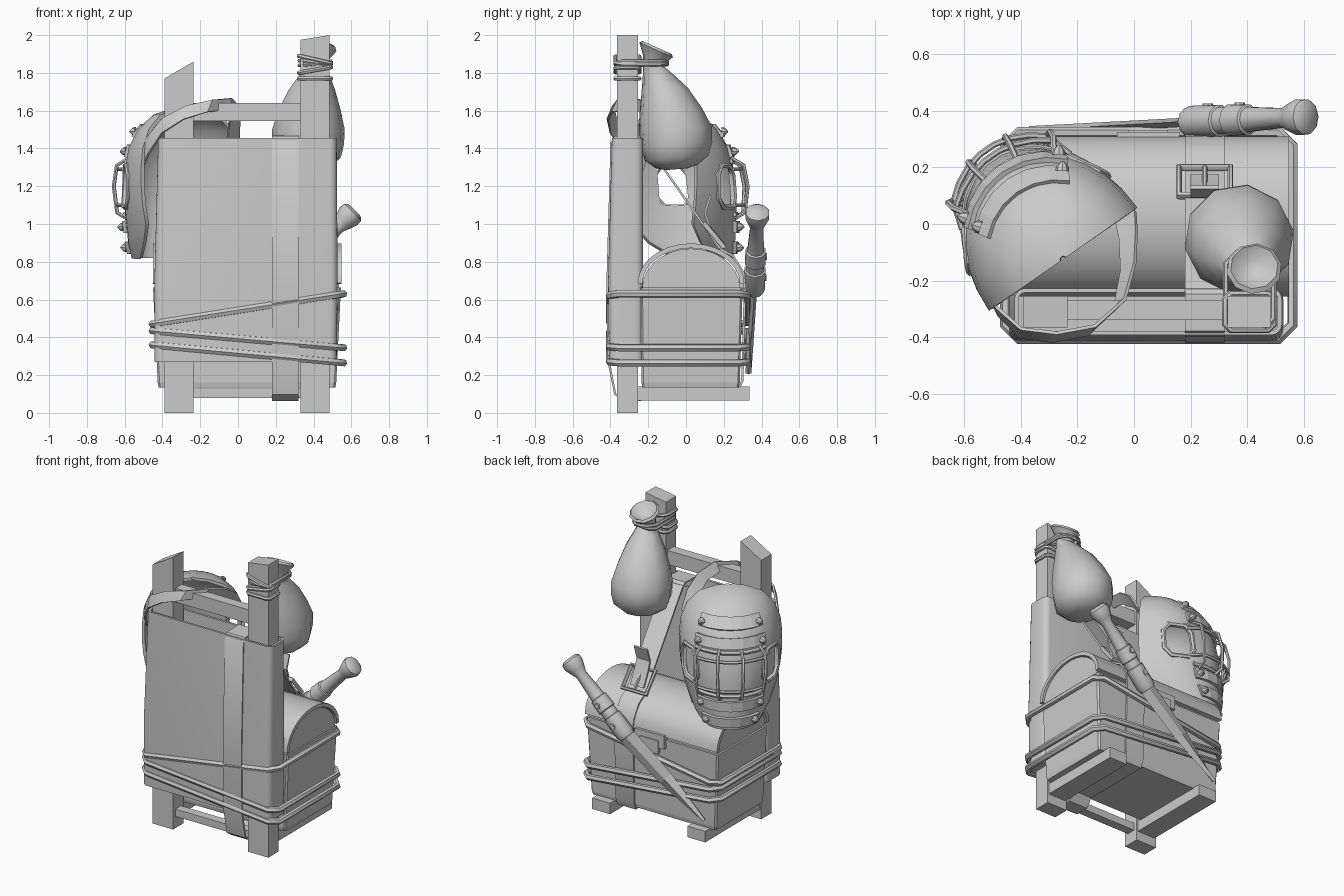
import bpy, bmesh, math
from mathutils import Vector as V

if "Cube" in bpy.data.objects:
    bpy.data.objects.remove(bpy.data.objects["Cube"])

grey = bpy.data.materials.new("plain_grey")
grey.diffuse_color = (0.6, 0.6, 0.6, 1)
grey.use_nodes = True
grey.node_tree.nodes["Principled BSDF"].inputs["Base Color"].default_value = grey.diffuse_color


def finish(ob, smooth=None):
    """Apply modifiers, set the material and the shading."""
    bpy.ops.object.select_all(action='DESELECT')
    ob.select_set(True)
    bpy.context.view_layer.objects.active = ob
    bpy.ops.object.convert(target='MESH')
    ob = bpy.context.object
    ob.data.materials.clear()
    ob.data.materials.append(grey)
    if smooth:
        bpy.ops.object.shade_smooth_by_angle(angle=math.radians(smooth))
    return ob


def loft(name, rings, closed=True, caps=True, thick=0, smooth=None, skip=None):
    """Skin a list of equally long point rings; skip(row, column) leaves holes."""
    bm = bmesh.new()
    vs = [[bm.verts.new(p) for p in r] for r in rings]
    n = len(rings[0])
    for k, (a, b) in enumerate(zip(vs, vs[1:])):
        for i in range(n if closed else n - 1):
            j = (i + 1) % n
            if not (skip and skip(k, i)):
                bm.faces.new((a[i], a[j], b[j], b[i]))
    if caps:
        bm.faces.new(vs[0][::-1])
        bm.faces.new(vs[-1])
    bmesh.ops.recalc_face_normals(bm, faces=bm.faces)
    me = bpy.data.meshes.new(name)
    bm.to_mesh(me)
    bm.free()
    ob = bpy.data.objects.new(name, me)
    bpy.context.collection.objects.link(ob)
    if thick:
        m = ob.modifiers.new("thickness", 'SOLIDIFY')
        m.thickness, m.offset = thick, 0
    return finish(ob, smooth)


def rect(x0, x1, y0, y1, z, c=0.0, tilt=0.0, n=1):
    """Horizontal rectangle, optionally with rounded corners and rising by tilt along x."""
    p = []
    for cx, cy, a0 in ((x0 + c, y0 + c, 180), (x1 - c, y0 + c, 270), (x1 - c, y1 - c, 0), (x0 + c, y1 - c, 90)):
        for k in range(n + 1 if c else 1):
            a = math.radians(a0 + 90 * k / n)
            p.append((cx + c * math.cos(a), cy + c * math.sin(a)))
    return [V((x, y, z + tilt * (x - x0) / (x1 - x0))) for x, y in p]


def box(name, x0, x1, y0, y1, z0, z1, tilt=0.0):
    return loft(name, [rect(x0, x1, y0, y1, z0), rect(x0, x1, y0, y1, z1, 0, tilt)])


def tube(name, pts, r, cyclic=False):
    cu = bpy.data.curves.new(name, 'CURVE')
    cu.dimensions = '3D'
    cu.bevel_depth, cu.bevel_resolution, cu.use_fill_caps = r, 1, True
    sp = cu.splines.new('POLY')
    sp.points.add(len(pts) - 1)
    for q, p in zip(sp.points, pts):
        q.co = (*p, 1)
    sp.use_cyclic_u = cyclic
    ob = bpy.data.objects.new(name, cu)
    bpy.context.collection.objects.link(ob)
    return finish(ob, 50)


def ribbon(name, pts, w, thick, w_end=None):
    """Flat band along pts; its width vector blends from w to w_end."""
    ws = [V(w).lerp(V(w_end or w), i / (len(pts) - 1)) / 2 for i in range(len(pts))]
    return loft(name, [[V(p) - h, V(p) + h] for p, h in zip(pts, ws)], False, False, thick, 35)


def circle(c, axis, r, n=10):
    axis = V(axis).normalized()
    u = axis.orthogonal().normalized()
    v = axis.cross(u)
    return [V(c) + r * (math.cos(a) * u + math.sin(a) * v)
            for a in (2 * math.pi * i / n for i in range(n))]


# Timber frame
box("left_post", -.39, -.235, -.365, -.255, 0, 1.77, .09)
box("right_post", .33, .485, -.365, -.255, 0, 1.975, .025)
box("top_crossbar", -.235, .33, -.34, -.27, 1.545, 1.64)
box("bottom_crossbar", -.235, .33, -.34, -.28, .08, .13)
box("left_foot_rail", -.38, -.245, -.256, .335, .065, .14)
box("right_foot_rail", .34, .475, -.256, .335, .065, .14)

# Cloth sleeve wrapped over the posts
SLEEVE = [rect(-.435, .515, -.40, -.235, .27, .03, 0, 4), rect(-.435, .52, -.405, -.235, .7, .03, 0, 4),
          rect(-.415, .515, -.385, -.235, 1.455, .03, 0, 4)]
loft("back_sleeve", SLEEVE, caps=False, thick=.015, smooth=50)
loft("sleeve_bottom", [SLEEVE[0], [p + V((0, 0, .012)) for p in SLEEVE[0]]])

# Chest with rounded lid
loft("chest_body", [rect(-.42, .515, -.23, .28, .135, .01), rect(-.425, .52, -.235, .285, .16, .01),
                    rect(-.45, .545, -.24, .3, .665, .01)])
ARC = [(.027 - .27 * math.cos(math.pi * i / 14), math.sin(math.pi * i / 14)) for i in range(15)]
loft("chest_lid", [[V((x, y, .685 + .2 * s)) for x in (-.45, .548)] for y, s in ARC],
     False, False, .025, 35)
loft("lid_ends", [[V((x, .027 + (y - .027) * .96, .66 + .21 * s)) for y, s in ARC] for x in (-.437, .535)])
box("lid_clasp", -.06, .16, .28, .325, .61, .7)
box("clasp_tongue", -.02, .12, .31, .332, .57, .66)

# Wide strap around sleeve, chest and lid
ribbon("wide_strap", [(.25, y, z) for y, z in (
    (.18, .87), (-.22, 1.44), (-.25, 1.465), (-.375, 1.46), (-.394, 1.43), (-.415, .7), (-.409, .27),
    (-.375, .1), (-.33, .068), (-.24, .068), (-.2, .125), (.28, .125), (.298, .17), (.312, .66),
    (.305, .74), (.25, .83), (.18, .87))], (.14, 0, 0), .012)
ribbon("strap_loose_end", [(.25, .17, .9), (.25, .12, 1.0), (.25, .1, 1.06), (.25, .13, 1.15)], (.1, 0, 0), .012)
tube("buckle_frame", [(x, y, z) for x, y, z in (
    (.16, .10, 1.0), (.34, .10, 1.0), (.34, .2, .88), (.16, .2, .88))], .015, True)
tube("buckle_pin", [(.25, .10, 1.01), (.25, .2, .89)], .01)

# Ropes, each a tilted loop
for i, (zl, zr) in enumerate(((.47, .63), (.435, .345), (.36, .265))):
    tube(f"rope_{i + 1}", rect(-.455, .56, -.405, .325, zl, .05, zr - zl), .02, True)

# Sheathed blade and its handle
A, B, TIP = V((.19, .36, .645)), V((.6, .378, 1.055)), V((-.37, .33, .21))
D = (B - A).normalized()
STEPS = ((0, .05), (.03, .06), (.16, .058), (.165, .05), (.21, .05), (.215, .058), (.3, .055),
         (.305, .046), (.48, .036), (.52, .052), (.56, .066), (.59, .064), (.605, .045))
loft("blade_handle", [circle(A + D * s, D, r, 10) for s, r in STEPS], smooth=40)
SIDE = V((D.z, 0, -D.x))
loft("blade", [[p + SIDE * s * w + V((0, y, 0)) for s, y in ((-1, 0), (0, -.016), (1, 0), (0, .016))]
               for p, w in ((A, .07), (A.lerp(TIP, .5), .06), (TIP, .008))])
for s in (.1, .26):
    c = A + D * s + V((0, .03, 0))
    loft("handle_stud", [circle(c, (0, 1, 0), .022, 8), circle(c + V((0, .032, 0)), (0, 1, 0), .018, 8)])

# Hanging bag with flared mouth
BAG = ((.38, -.05, 1.29, .06), (.38, -.05, 1.305, .115), (.375, -.05, 1.35, .172), (.372, -.05, 1.42, .192),
       (.372, -.055, 1.5, .195), (.378, -.08, 1.6, .168), (.39, -.112, 1.71, .125), (.405, -.15, 1.79, .08),
       (.415, -.17, 1.84, .058), (.42, -.165, 1.88, .068), (.425, -.158, 1.922, .098),
       (.425, -.152, 1.934, .085), (.42, -.16, 1.89, .035))
loft("hanging_bag", [circle((x, y, z), (0, min(.45, (z - 1.8) * 4) if z > 1.8 else -.08, 1), r, 10)
                     for x, y, z, r in BAG], smooth=50)
for i, (z, t) in enumerate(((1.77, 0), (1.80, .03), (1.89, -.04))):
    tube(f"post_tie_{i + 1}", rect(.322, .493, -.374, -.246, z, .02, t), .012, True)
for i, (z, t) in enumerate(((1.84, .02), (1.865, -.02))):
    tube(f"neck_tie_{i + 1}", rect(.325, .493, -.374, -.1, z, .04, t), .011, True)

# Face helmet, facing back left
MID, N, T = V((-.25, -.125, 0)), V((-.57, .82, 0)), V((.82, .57, 0))
ROWS = ((.82, .2, .18, .21), (.9, .08, .24, .34), (1.0, 0, .28, .42), (1.1, 0, .3, .42), (1.2, 0, .31, .41),
        (1.3, 0, .31, .39), (1.4, 0, .3, .36), (1.5, 0, .26, .29), (1.57, 0, .19, .2), (1.605, 0, .09, .09),
        (1.615, 0, .01, .01))


def on_helmet(deg, z, off=0.0):
    """Point on the helmet at an angle around it and a height."""
    for a, b in zip(ROWS, ROWS[1:]):
        if z <= b[0]:
            break
    f = (z - a[0]) / (b[0] - a[0])
    n0, w, d = (p + (q - p) * f for p, q in zip(a[1:], b[1:]))
    t = math.radians(deg)
    return MID + T * (w + off) * math.cos(t) + N * (n0 + (d + off) * math.sin(t)) + V((0, 0, z))


loft("helmet_shell", [[on_helmet(a, r[0]) for a in range(0, 181, 12)] for r in ROWS],
     False, False, .02, 40, lambda k, i: k in (3, 4) and i in (2, 3, 11, 12))
# Riveted brow and jaw plates
for z in (1.49, 1.385, .985, .875):
    loft("helmet_plate", [[on_helmet(a, z + dz, .018) for a in range(48, 133, 14)] for dz in (-.032, .032)],
         False, False, .025)
    for a in (53, 127):
        p = on_helmet(a, z, .028)
        out = (p - on_helmet(a, z)).normalized()
        loft("plate_stud", [circle(p, out, .024, 8), circle(p + out * .018, out, .02, 8),
                            circle(p + out * .035, out, .004, 8)], smooth=30)
# Face guard bars
for z in (1.1, 1.29):
    tube("guard_crossbar", [on_helmet(a, z, .02 if a in (45, 135) else .055) for a in range(45, 136, 10)], .011)
for a in (55, 78, 102, 125):
    tube("guard_upright", [on_helmet(a, z, o) for z, o in (
        (1.03, .01), (1.06, .06), (1.2, .075), (1.31, .07), (1.35, .01))], .011)
# Ear frames and eye frame
for a in (36, 144):
    tube("ear_frame", [on_helmet(a + da, z, .008) for da, z in (
        (-8, 1.09), (8, 1.09), (14, 1.14), (14, 1.26), (8, 1.31), (-8, 1.31), (-14, 1.26), (-14, 1.14))], .016, True)
for z in (1.05, 1.33):
    tube("eye_frame", [on_helmet(a, z, .01) for a in range(48, 133, 12)], .016)

# Helmet carrying strap, looped over the left post
ribbon("helmet_strap", [(-.53, -.22, 1.31), (-.48, -.31, 1.41), (-.4, -.385, 1.52), (-.28, -.40, 1.59),
                        (-.15, -.375, 1.625), (-.05, -.28, 1.635), (-.02, -.15, 1.6), (-.02, -.04, 1.53),
                        (-.03, .03, 1.42)], (-.02, .03, .09), .012, (.07, .03, .04))
